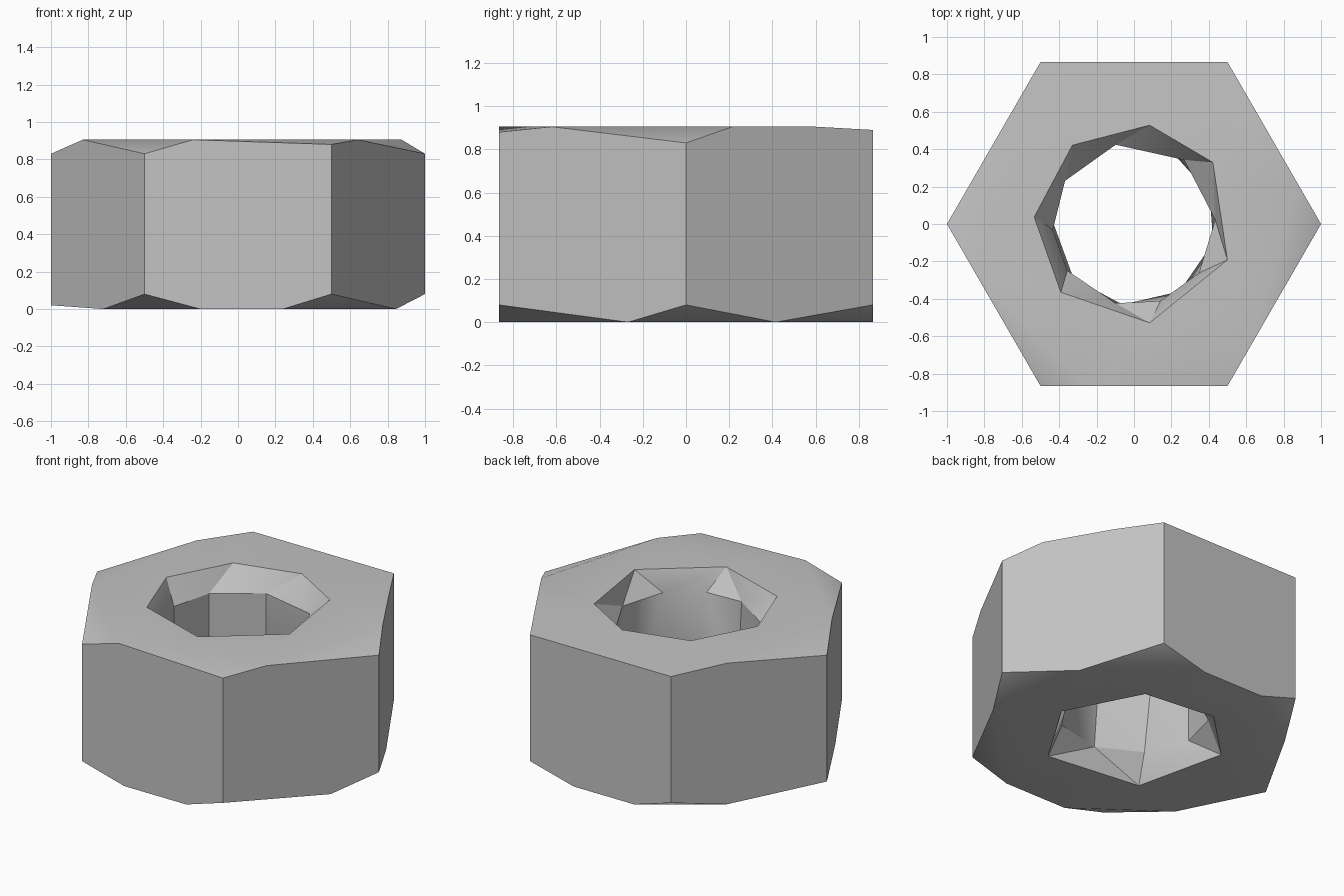
import bpy
import bmesh
from math import cos, sin, atan2, degrees, radians
from mathutils import Vector

if "Cube" in bpy.data.objects:
    bpy.data.objects.remove(bpy.data.objects["Cube"], do_unlink=True)

HEIGHT = 0.905
bm = bmesh.new()


def angle(v):
    # Angle around the axis, wrapped just before the +x corner
    return (degrees(atan2(v.co.y, v.co.x)) + 25) % 360 - 25


def ring(radius, z, angles):
    verts = [bm.verts.new((radius * cos(radians(a)), radius * sin(radians(a)), z))
             for a in angles]
    return sorted(verts, key=angle)


def join_loops(a, b):
    # Triangulate the band between two loops, stepping round by angle
    a, b = sorted(a, key=angle), sorted(b, key=angle)
    i = j = 0

    def ahead(loop, k):
        return angle(loop[(k + 1) % len(loop)]) + 360 * ((k + 1) // len(loop))

    while i < len(a) or j < len(b):
        p, q = a[i % len(a)], b[j % len(b)]
        if j == len(b) or (i < len(a) and ahead(a, i) <= ahead(b, j)):
            i += 1
            bm.faces.new((p, a[i % len(a)], q))
        else:
            j += 1
            bm.faces.new((p, b[j % len(b)], q))


def hex_rim(corner_heights, flat_z, breaks):
    # Corners are lowered or raised, the points between them lie on the flat
    corners = [Vector((cos(radians(60 * k)), sin(radians(60 * k)), 0)) for k in range(6)]
    edges = []
    for k in range(6):
        start, end = corners[k], corners[(k + 1) % 6]
        pts = [bm.verts.new((start.x, start.y, corner_heights[k]))]
        for t in breaks[k]:
            p = start.lerp(end, t)
            pts.append(bm.verts.new((p.x, p.y, flat_z)))
        edges.append(pts)
    return edges


def cap(edges, hole, flat_z):
    # Corner facets first, then the remaining face around the hole
    loop = [v for pts in edges for v in pts]
    keep = []
    for n, v in enumerate(loop):
        if abs(v.co.z - flat_z) > 0.022:
            bm.faces.new((loop[n - 1], v, loop[(n + 1) % len(loop)]))
        else:
            keep.append(v)
    join_loops(keep, hole)


# Outer hexagon rims
top = hex_rim((0.83, 0.89, 0.89, 0.83, 0.83, 0.88), HEIGHT,
              ((0.25, 0.69), (), (0.36,), (0.34,), (0.26,), (0.28,)))
bottom = hex_rim((0.08, 0.08, 0.08, 0.02, 0.08, 0.08), 0,
                 ((0.48,), (0.31, 0.74), (0.36,), (0.56,), (0.3, 0.74), (0.69,)))

# Six side walls
for k in range(6):
    n = (k + 1) % 6
    bm.faces.new(bottom[k] + [bottom[n][0], top[n][0]] + top[k][::-1])

# Hole with a flared mouth at both ends
top_mouth = ring(0.535, HEIGHT, (-21, 38, 81, 128, 176, 223, 279))
upper_bore = ring(0.435, 0.77, (3, 52, 103, 148, 184, 215, 257, 289, 323))
lower_bore = ring(0.435, 0.165, (-13, 22, 62, 103, 148, 183, 222, 262, 304))
bottom_mouth = ring(0.535, 0, (-2, 57, 110, 159, 227, 299))

cap(top, top_mouth, HEIGHT)
join_loops(top_mouth, upper_bore)
join_loops(upper_bore, lower_bore)
join_loops(lower_bore, bottom_mouth)
cap(bottom, bottom_mouth, 0)
bmesh.ops.recalc_face_normals(bm, faces=bm.faces[:])

mesh = bpy.data.meshes.new("hex_nut")
bm.to_mesh(mesh)
bm.free()
nut = bpy.data.objects.new("hex_nut", mesh)
bpy.context.collection.objects.link(nut)

# Plain grey metal
grey = bpy.data.materials.new("grey")
grey.use_nodes = True
colour = (0.55, 0.55, 0.55, 1)
grey.diffuse_color = colour
grey.node_tree.nodes["Principled BSDF"].inputs["Base Color"].default_value = colour
mesh.materials.append(grey)

bpy.ops.object.select_all(action="DESELECT")
nut.select_set(True)
bpy.context.view_layer.objects.active = nut
bpy.ops.object.shade_smooth_by_angle(angle=radians(30))
